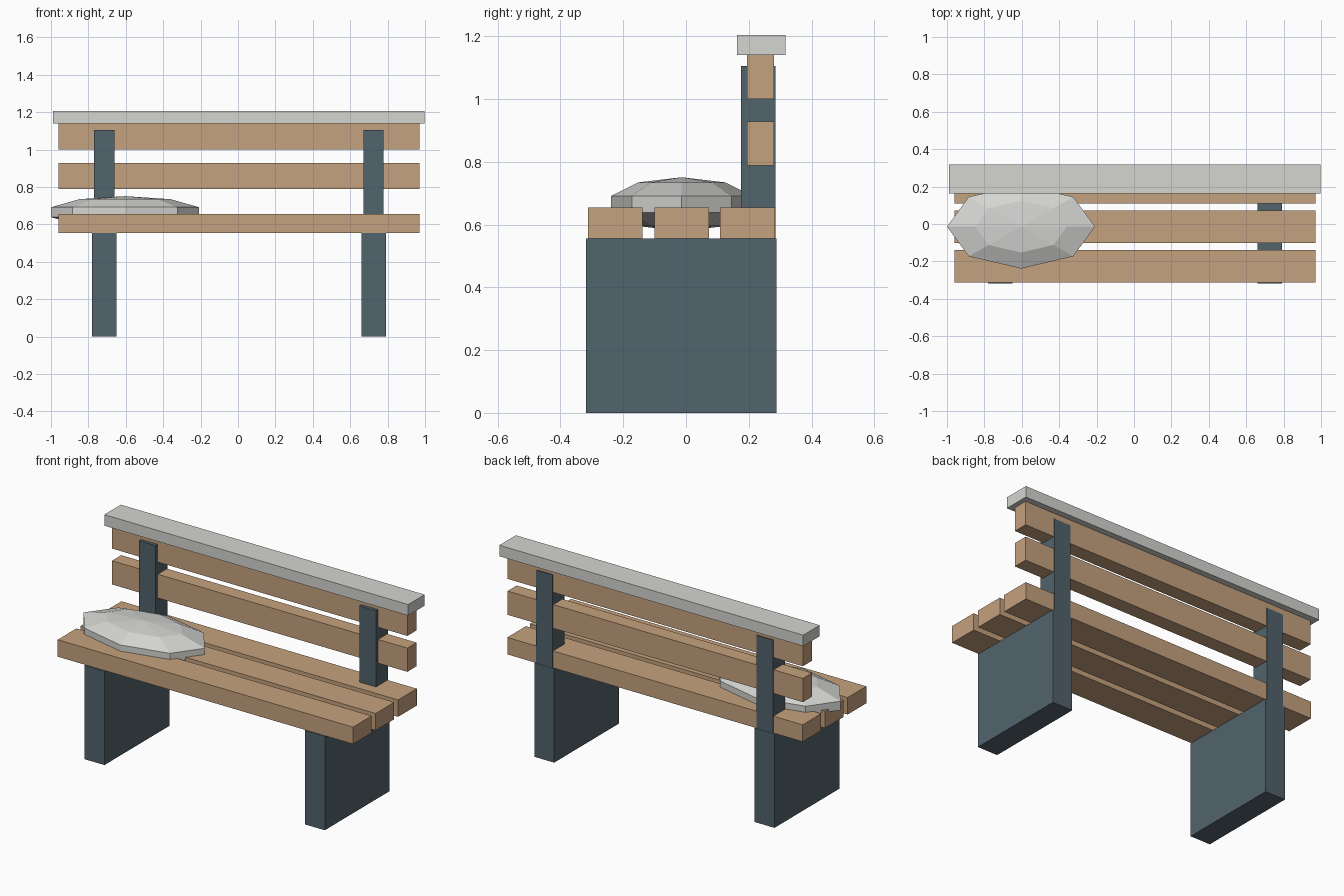
import bpy
import bmesh
from mathutils import Matrix, Vector

cube = bpy.data.objects.get("Cube")
if cube:
    bpy.data.objects.remove(cube, do_unlink=True)


def material(name, rgb):
    mat = bpy.data.materials.new(name)
    mat.use_nodes = True
    mat.diffuse_color = (*rgb, 1)
    mat.node_tree.nodes["Principled BSDF"].inputs["Base Color"].default_value = (*rgb, 1)
    return mat


wood = material("tan wood", (0.56, 0.36, 0.21))
metal = material("slate metal", (0.085, 0.125, 0.15))
snow = material("pale snow", (0.66, 0.66, 0.64))


def add_object(name, bm, mat):
    mesh = bpy.data.meshes.new(name)
    bm.to_mesh(mesh)
    bm.free()
    mesh.materials.append(mat)
    obj = bpy.data.objects.new(name, mesh)
    bpy.context.collection.objects.link(obj)
    return obj


def box(name, x, y, z, mat):
    """Box spanning the given (min, max) range on each axis."""
    low, high = (Vector(corner) for corner in zip(x, y, z))
    bm = bmesh.new()
    bmesh.ops.create_cube(bm, size=1, matrix=Matrix.Translation((low + high) / 2)
                          @ Matrix.Diagonal((*(high - low), 1)))
    return add_object(name, bm, mat)


# Panel legs with the backrest posts rising from them
MIDDLE = 0.005
for side, sign in (("right", -1), ("left", 1)):
    x = MIDDLE + sign * 0.72
    box(f"{side}_leg", (x - 0.065, x + 0.065), (-0.318, 0.288), (0, 0.555), metal)
    box(f"{side}_back_post", (x - 0.054, x + 0.054), (0.175, 0.286), (0.54, 1.105), metal)

# Seat and backrest slats
span = (MIDDLE - 0.965, MIDDLE + 0.965)
for name, y in (("front", -0.225), ("middle", -0.014), ("rear", 0.196)):
    box(f"{name}_seat_slat", span, (y - 0.087, y + 0.087), (0.555, 0.655), wood)
for name, z in (("lower", 0.788), ("upper", 1.0)):
    box(f"{name}_back_slat", span, (0.195, 0.281), (z, z + 0.14), wood)

# Snow along the top of the backrest
box("snow_cap", (MIDDLE - 0.993, MIDDLE + 0.993), (0.163, 0.317), (1.14, 1.205), snow)

# Flattened faceted mound of snow on the seat
bm = bmesh.new()
bmesh.ops.create_uvsphere(bm, u_segments=8, v_segments=5, radius=1,
                          matrix=Matrix.Translation((-0.604, -0.014, 0.665))
                          @ Matrix.Diagonal((0.416, 0.236, 0.086, 1)))
add_object("snow_mound", bm, snow)
